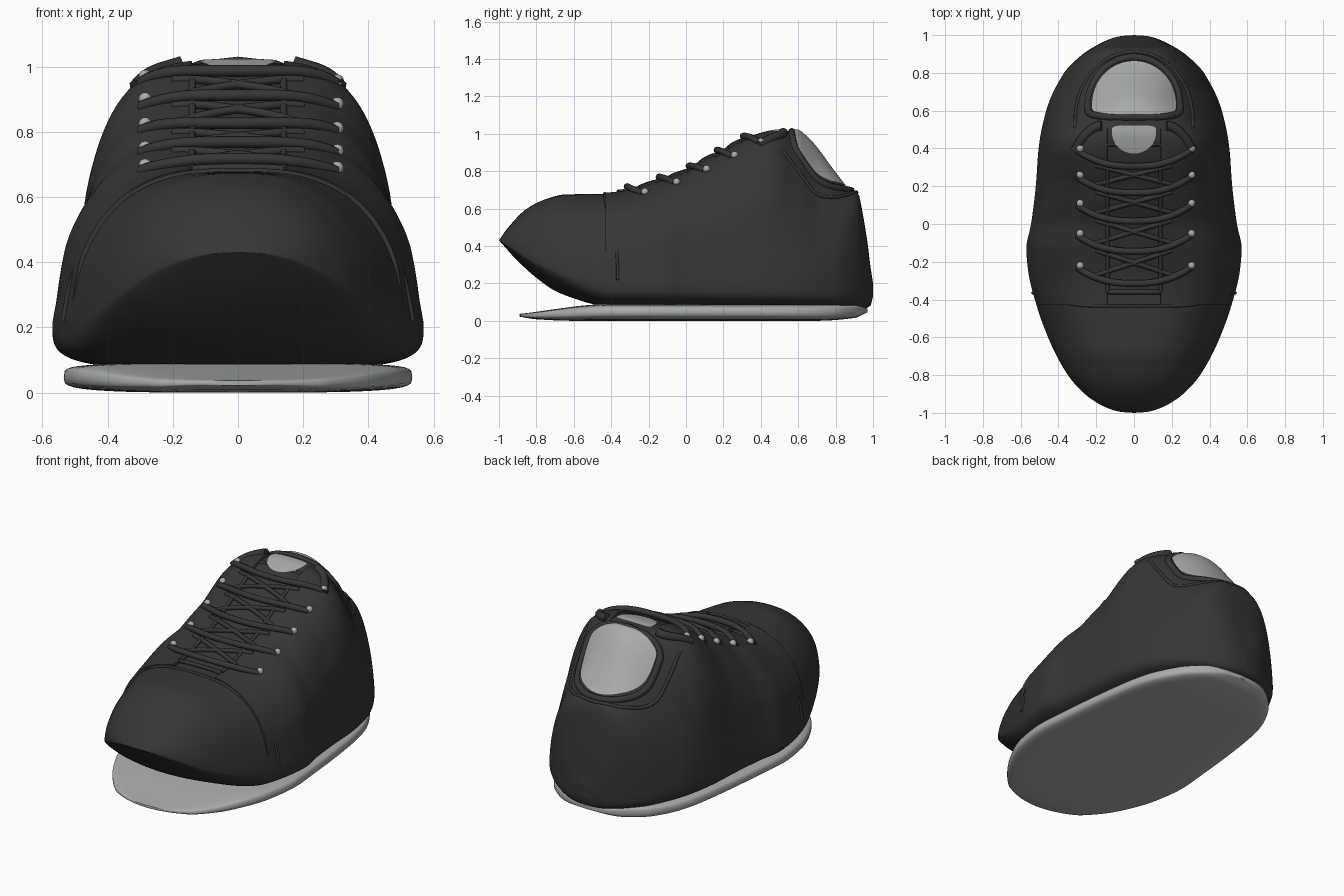
import bpy, bmesh, math

if "Cube" in bpy.data.objects:
    bpy.data.objects.remove(bpy.data.objects["Cube"])

def material(name, rgb):
    m = bpy.data.materials.new(name)
    m.diffuse_color = (*rgb, 1)
    m.use_nodes = True
    m.node_tree.nodes["Principled BSDF"].inputs["Base Color"].default_value = m.diffuse_color
    return m

DARK = material("charcoal", (0.037, 0.037, 0.037))
GREY = material("light grey", (0.40, 0.415, 0.41))

def curve(pts):
    """Smooth monotone interpolation through (y, value) pairs."""
    xs, vs = zip(*pts)
    d = [(vs[i+1]-vs[i])/(xs[i+1]-xs[i]) for i in range(len(xs)-1)]
    m = [d[0]] + [2*a*b/(a+b) if a*b > 0 else 0 for a, b in zip(d, d[1:])] + [d[-1]]
    def f(x):
        x = min(max(x, xs[0]), xs[-1])
        i = 0
        while i < len(d)-1 and x > xs[i+1]:
            i += 1
        h = xs[i+1]-xs[i]
        t = (x-xs[i])/h
        return ((2*t**3-3*t*t+1)*vs[i] + (t**3-2*t*t+t)*h*m[i]
                + (3*t*t-2*t**3)*vs[i+1] + (t**3-t*t)*h*m[i+1])
    return f

# Shoe shape along its length
width = curve([(-1, 0), (-.995, .07), (-.98, .125), (-.95, .19), (-.9, .26), (-.8, .35), (-.6, .455),
               (-.4, .525), (-.25, .56), (-.13, .57), (0, .545), (.2, .52), (.4, .505), (.6, .465),
               (.8, .37), (.9, .27), (.95, .19), (.98, .125), (.995, .07), (1, 0)])
top = curve([(-1, .43), (-.95, .5), (-.85, .6), (-.75, .65), (-.65, .675), (-.4, .68), (-.3, .69),
             (-.2, .72), (-.1, .755), (0, .79), (.1, .85), (.2, .9), (.3, .955), (.4, .995), (.5, 1.015),
             (.59, 1.015), (.65, .975), (.7, .92), (.8, .785), (.87, .705), (.91, .69), (.925, .67),
             (.94, .6), (.97, .42), (.985, .3), (1, .2)])
bottom = curve([(-1, .43), (-.9, .32), (-.8, .23), (-.7, .16), (-.6, .12), (-.5, .09), (-.4, .075),
                (.95, .065), (.985, .08), (1, .13)])
waist = curve([(-1, .43), (-.9, .37), (-.8, .31), (-.6, .24), (-.4, .22), (.9, .19), (1, .17)])
power = curve([(-1, 2), (-.6, 2.6), (-.3, 3), (.2, 3.3), (.4, 4), (.5, 3.4), (.6, 2.3), (.7, 1.9),
               (.8, 2.2), (.9, 3), (1, 3)])
under = curve([(-1, 1.6), (-.7, 2), (-.4, 4), (.9, 4), (1, 3)])
taper = curve([(-1, .05), (-.5, .14), (0, .16), (.4, .17), (1, .05)])

def skin(y, a, off=0):
    """Point on the upper at station y and section angle a."""
    c, s = math.cos(a), math.sin(a)
    n = power(y) if s >= 0 else under(y)
    w, zw = width(y), waist(y)
    f = abs(s)**(2/n)
    x = math.copysign(abs(c)**(2/n), c)*(w+off)
    if s >= 0:
        return (x*(1-taper(y)*f), y, zw + (top(y)-zw+off)*f)
    return (x, y, zw - (zw-bottom(y)+off)*f)

def rise(x, y):
    """Fraction of section height where the half width equals x."""
    lo, hi, n = 0, 1, power(y)
    for _ in range(30):
        f = (lo+hi)/2
        if width(y)*(1-taper(y)*f)*(1-f**n)**(1/n) > abs(x):
            lo = f
        else:
            hi = f
    return lo

def surf(x, y, off=0):
    return (x, y, waist(y) + (top(y)-waist(y))*rise(x, y) + off)

def finish(ob, mat, angle=50):
    ob.data.materials.append(mat)
    bpy.ops.object.select_all(action='DESELECT')
    ob.select_set(True)
    bpy.context.view_layer.objects.active = ob
    bpy.ops.object.shade_smooth_by_angle(angle=math.radians(angle))
    return ob

def grid(name, rows, mat, wrap=False):
    bm = bmesh.new()
    vs = [[bm.verts.new(p) for p in r] for r in rows]
    k = len(rows[0])
    for r0, r1 in zip(vs, vs[1:]):
        for j in range(k if wrap else k-1):
            bm.faces.new((r0[j], r0[(j+1) % k], r1[(j+1) % k], r1[j]))
    bmesh.ops.remove_doubles(bm, verts=bm.verts, dist=1e-5)
    bmesh.ops.recalc_face_normals(bm, faces=bm.faces)
    if not wrap and sum(f.normal.z for f in bm.faces) < 0:
        bmesh.ops.reverse_faces(bm, faces=bm.faces)
    me = bpy.data.meshes.new(name)
    bm.to_mesh(me)
    bm.free()
    ob = bpy.data.objects.new(name, me)
    bpy.context.collection.objects.link(ob)
    return finish(ob, mat)

def tube(name, pts, r, mat, closed=False):
    cu = bpy.data.curves.new(name, 'CURVE')
    cu.dimensions = '3D'
    cu.bevel_depth, cu.bevel_resolution, cu.use_fill_caps = r, 2, True
    sp = cu.splines.new('POLY')
    sp.points.add(len(pts)-1)
    for p, q in zip(sp.points, pts):
        p.co = (*q, 1)
    sp.use_cyclic_u = closed
    ob = bpy.data.objects.new(name, cu)
    bpy.context.collection.objects.link(ob)
    bpy.ops.object.select_all(action='DESELECT')
    ob.select_set(True)
    bpy.context.view_layer.objects.active = ob
    bpy.ops.object.convert(target='MESH')
    return finish(bpy.context.view_layer.objects.active, mat)

# Upper
N = 130
ys = [-math.cos(math.pi*i/N) for i in range(N+1)]
grid("upper", [[skin(y, 2*math.pi*j/80) for j in range(80)] for y in ys], DARK, True)

# Raised side panels carrying the eyelets
for side, name in ((1, "right_side_panel"), (-1, "left_side_panel")):
    rows, M, K = [], 50, 30
    for i in range(-1, M+1):
        y = -.43 + 1.0*max(i, 0)/M
        a1 = math.asin(rise(.14, y)**(power(y)/2))
        row = []
        for j in range(K+2):
            a = a1*min(j, K)/K
            off = .016*min(1, a/.3)*min(1, (.57-y)/.12) - .003
            if i < 0 or j > K:
                off = -.01
            p = skin(y, a, off)
            row.append((side*p[0], p[1], p[2]))
        rows.append(row)
    grid(name, rows, DARK)

# Sole, separated from the lifted toe
sw = curve([(-.89, 0), (-.885, .08), (-.87, .14), (-.84, .21), (-.8, .275), (-.6, .43), (-.4, .51),
            (-.2, .535), (0, .52), (.4, .475), (.6, .435), (.8, .34), (.9, .235), (.94, .165),
            (.96, .1), (.97, 0)])
st = curve([(-.89, .037), (-.4, .09), (.9, .09), (.97, .065)])
sb = curve([(-.89, .022), (-.8, .008), (-.6, 0), (.7, 0), (.9, .015), (.97, .045)])
rows = []
for i in range(81):
    y = .04 - .93*math.cos(math.pi*i/80)
    zc, h = (st(y)+sb(y))/2, (st(y)-sb(y))/2
    row = []
    for j in range(40):
        c, s = math.cos(math.pi*j/20), math.sin(math.pi*j/20)
        e = .4 if s > 0 else .55
        row.append((sw(y)*math.copysign(abs(c)**e, c), y, zc + h*math.copysign(abs(s)**e, s)))
    rows.append(row)
grid("sole", rows, GREY, True)

# Grey ankle filling and tongue lining, laid over the upper
def outline(t, y0, ym, y1, hw):
    y = y0 + (y1-y0)*t
    if y > ym:
        u, p = (y-ym)/(y1-ym), 2 if y1-ym > ym-y0 else 4
    else:
        u, p = (ym-y)/(ym-y0), 4 if y1-ym > ym-y0 else 2
    return y, hw*max(0, 1-u**p)**(1/p)

def patch(name, *shape):
    rows = []
    for i in range(41):
        y, hw = outline((1-math.cos(math.pi*i/40))/2, *shape)
        rows.append([surf(hw*j/12, y, .009) for j in range(-12, 13)])
    grid(name, rows, GREY)

patch("ankle_lining", .58, .63, .865, .225)
patch("tongue_lining", .37, .49, .525, .12)

# Collar roll and stitched seam around the opening
def ring(name, r, off, *shape):
    half = [outline((1-math.cos(math.pi*i/30))/2, *shape) for i in range(31)]
    pts = [surf(w, y, off) for y, w in half] + [surf(-w, y, off) for y, w in half[-2:0:-1]]
    tube(name, pts, r, DARK, True)

ring("collar_roll", .02, -.004, .565, .62, .882, .243)
ring("collar_seam", .010, -.002, .42, .55, .912, .31)

# Tongue edges, collar corners and tongue front edge
for s in (1, -1):
    tube("tongue_edge", [surf(s*.14, -.36+.66*i/20, .012) for i in range(21)], .011, DARK)
    tube("collar_corner", [surf(s*(.17+.14*t/10), .52-.13*(t/10)**2, .008) for t in range(11)], .026, DARK)
tube("tongue_front_edge", [surf(-.14+.28*i/10, -.36, .008) for i in range(11)], .012, DARK)

# Laces with eyelets
lace_rows = [-.23, -.06, .1, .25, .39]
for k, y in enumerate(lace_rows):
    pts = []
    for i in range(25):
        u = -1 + i/12
        bow = 1-abs(u)**2.5
        pts.append(surf(.3*u, y-.085*bow, .012+.018*bow))
    tube("lace_row", pts, .018, DARK)
    for s in (1, -1):
        bpy.ops.mesh.primitive_uv_sphere_add(segments=12, ring_count=8, radius=.02,
                                             location=surf(s*.295+.01, y+.01, .02))
        eyelet = bpy.context.object
        eyelet.name = "eyelet"
        finish(eyelet, GREY)
        if k < 4:  # crossing strand up to the next row
            y2 = lace_rows[k+1]
            tube("lace_cross", [surf(s*(.2-.4*i/12), y-.04+(y2-y-.04)*i/12, .012) for i in range(13)],
                 .013, DARK)

# Toe cap seam running down both sides
tube("toe_cap_seam", [skin(-.435+.07*abs(math.cos(math.pi*i/40))**4, math.pi*i/40, .002)
                      for i in range(41)], .008, DARK)
